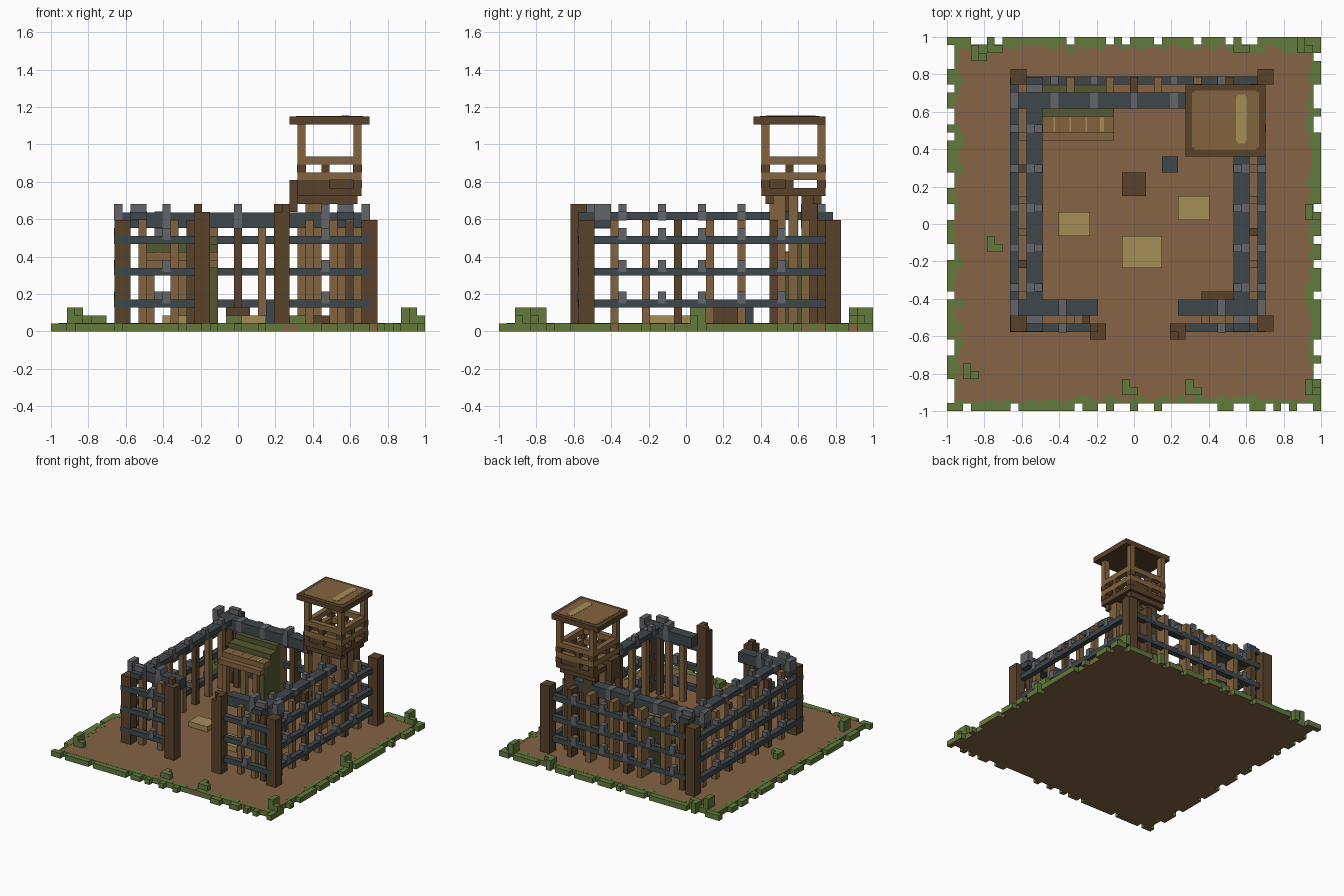
import bpy, bmesh, random

random.seed(7)
if "Cube" in bpy.data.objects:
    bpy.data.objects.remove(bpy.data.objects["Cube"], do_unlink=True)

N = 47                 # cells along the base
C = 2.0 / N            # cell size
E = 0.06               # slight overlap that keeps faces from coinciding


def material(name, hexcode):
    rgb = [int(hexcode[k:k + 2], 16) / 255 for k in (0, 2, 4)]
    lin = [c / 12.92 if c <= 0.04045 else ((c + 0.055) / 1.055) ** 2.4 for c in rgb]
    m = bpy.data.materials.new(name)
    m.use_nodes = True
    m.diffuse_color = (*lin, 1)
    bsdf = next(n for n in m.node_tree.nodes if n.type == 'BSDF_PRINCIPLED')
    bsdf.inputs["Base Color"].default_value = (*lin, 1)
    bsdf.inputs["Roughness"].default_value = 0.9
    return m


EARTH = material("earth_brown", "866345")
GRASS = material("grass_green", "627A3C")
DARK = material("dark_wood", "59422B")
WOOD = material("mid_wood", "84633F")
IRON = material("blue_iron", "3E474B")
STEEL = material("grey_steel", "64656A")
TAN = material("straw_tan", "A58E57")
OLIVE = material("olive_cloth", "555831")


def blocks(name, mat, boxes, under=None):
    """One object made of boxes (x0, x1, y0, y1, z0, z1) measured in cells."""
    bm = bmesh.new()
    for x0, x1, y0, y1, z0, z1 in boxes:
        vs = bmesh.ops.create_cube(bm, size=1)["verts"]
        for v in vs:
            v.co.x = ((x0 + x1) / 2 + v.co.x * (x1 - x0) - N / 2) * C
            v.co.y = ((y0 + y1) / 2 + v.co.y * (y1 - y0) - N / 2) * C
            v.co.z = ((z0 + z1) / 2 + v.co.z * (z1 - z0)) * C
    bm.normal_update()
    me = bpy.data.meshes.new(name)
    me.materials.append(mat)
    if under:
        me.materials.append(under)
        for f in bm.faces:
            f.material_index = int(f.normal.z < -0.5)
    bm.to_mesh(me)
    bm.free()
    ob = bpy.data.objects.new(name, me)
    bpy.context.collection.objects.link(ob)
    return ob


def edge_box(side, t0, t1, d0, d1, z0, z1):
    """Box along a base edge, t along it and d inward from it."""
    if side == 0:
        return (t0, t1, d0, d1, z0, z1)
    if side == 1:
        return (t0, t1, N - d1, N - d0, z0, z1)
    if side == 2:
        return (d0, d1, t0, t1, z0, z1)
    return (N - d1, N - d0, t0, t1, z0, z1)


# Ground slab with a notched grass rim
blocks("ground", EARTH, [(1, N - 1, 1, N - 1, 0, 1)])
rim, fringe = [], []
for side in range(4):
    for t in range(N):
        if t in (0, N - 1) or random.random() < 0.62:
            if side < 2 or 0 < t < N - 1:
                rim.append(edge_box(side, t, t + 1, 0, 1, 0, 1))
        if 0 < t < N - 1:
            deep = 1 + random.choice((0.15, 0.4, 0.6, 1.0))
            low = random.choice((0.03, 0.03, 0.03, 0.03, 0.03, 0.9))
            fringe.append(edge_box(side, t, t + 1, 0.97, deep, low, 1.04))
blocks("grass_rim", GRASS, rim, EARTH)
blocks("grass_fringe", GRASS, fringe)

# Small bushes: a low clump with one taller cell
bushes = [(3, 44, 3), (44, 45, 3), (5, 20, 2), (2, 4, 3), (22, 2, 2), (30, 2, 2),
          (45, 2, 3), (45, 24, 3), (36, 45, 2), (5, 45, 2)]
shrub = []
for x, y, h in bushes:
    shrub += [(x, x + 1, y, y + 2, 1, h), (x + 1, x + 2, y, y + 1, 1, 2)]
blocks("bushes", GRASS, shrub)

# Corner and gate pillars
blocks("corner_pillars", DARK, [(x, x + 2, y, y + 2, 1, 14)
                                for x in (8, 39) for y in (10, 41)])
blocks("gate_pillars", DARK, [(18, 20, 9, 11, 1, 15), (18, 19, 10, 11, 15, 16),
                              (28, 30, 9, 11, 1, 15), (28, 30, 10, 11, 15, 16),
                              (29, 30, 9, 10, 15, 16)])

# Outer iron rails at three heights
rails = []
for z in (3, 7, 11):
    rails += [(8 - E, 18, 10 - E, 11, z, z + 1), (30, 40, 10 - E, 11, z, z + 1),
              (8 - E, 9, 11, 42, z, z + 1), (39, 40, 11, 42, z, z + 1),
              (9, 39, 41, 42 + E, z, z + 1)]
blocks("outer_rails", IRON, rails)

# Top iron beams, two cells wide, crossing beyond each other at the corners
blocks("side_top_beams", IRON, [(10, 12, 10, 42, 14, 15), (36, 38, 10, 33, 14, 15)])
blocks("cross_top_beams", IRON, [(8, 36, 38, 40, 13, 15 - E / 2),
                                 (8, 19, 12, 14, 13, 15 - E / 2),
                                 (29, 40, 12, 14, 13, 15 - E / 2)])

# Steel clamps: knobs on the rails, bands and knobs on the top beams
clamps = []
for y in (15, 20, 25, 30, 35):
    for z in (3, 7, 11):
        for x in (8, 39):
            clamps.append((x - E, x + 1 + E, y, y + 1, z + 0.5, z + 2))
    for x, knob in ((10, 11), (36, 36)):
        if y < 33 or x == 10:
            clamps += [(x - E, x + 2 + E, y, y + 1, 14 - E, 15 + E),
                       (knob, knob + 1, y, y + 1, 15, 16)]
for x in (13, 18, 23, 28, 34):
    clamps += [(x, x + 1, 41 - E, 42 + 2 * E, z + 0.5, z + 2) for z in (3, 7, 11)]
    if x < 34:
        clamps.append((x, x + 1, 38 - E, 40 + E, 13 - E, 16 if x == 23 else 15 + E))
for x in (14, 34):
    clamps += [(x, x + 1, 10 - 2 * E, 11 + E, z + 0.5, z + 2) for z in (3, 7, 11)]
    clamps.append((x, x + 1, 12 - E, 14 + E, 13 - E, 16))
# Caps where the top beams end and cross
for y0, y1 in ((12, 14), (38, 40)):
    clamps.append((8 - E, 9, y0 - E, y1 + E, 14, 16))
clamps.append((39, 40 + E, 12 - E, 14 + E, 14, 16))
clamps += [(x, x + 2, 11, 12, 14 - E, 16) for x in (10, 36)]
clamps.append((10, 12, 40, 41, 14 - E, 16))
blocks("steel_clamps", STEEL, clamps)

# Fence stakes, alternating between two woods
stakes = [(x, x + 1, y, y + 1, 1, 14) for y in (14, 18, 22, 26, 30, 34, 38) for x in (9, 38)]
stakes += [(x, x + 1, 40, 42, 1, 14) for x in (11, 15, 20, 23, 26, 31, 35)]
stakes += [(x, x + 1, 11, 12, 1, 14) for x in (11, 15, 17, 32, 35, 37)]
blocks("light_stakes", WOOD, [s for n, s in enumerate(stakes) if n % 3 < 2])
blocks("dark_stakes", DARK, stakes[2::3])

# Shelter: stepped cloth roof, plank awning, cloth side and wooden legs
blocks("shelter_roof", OLIVE, [(12, 21, 37, 39, 10, 11), (12, 21, 39, 40.9, 11, 12)])
blocks("shelter_side", OLIVE, [(20, 21, 35, 40.9, 1, 9), (20, 21, 37, 40.9, 9, 10),
                               (20, 21, 39, 40.9, 10, 11)])
blocks("shelter_awning", WOOD, [(12, 21, 34, 35, 8, 9), (12, 21, 35, 37, 9, 10)])
blocks("shelter_legs", WOOD, [(x, x + 1, 35, 36, 1, 9) for x in (12, 16)])
blocks("awning_straps", TAN, [(x, x + 0.2, 35.1, 36.9, 10, 10.05) for x in (13.4, 15.4, 17.4)]
       + [(19.2, 19.7, 35.1, 36.9, 10, 10.05)])

# Watchtower: legs, ladder planks, braces, floor
blocks("tower_front_legs", WOOD, [(x, x + 2, 34, 36, 1, 17) for x in (32, 36)])
blocks("tower_back_legs", DARK, [(x, x + 2, 38, 40, 1, 17) for x in (32, 36)])
blocks("tower_side_planks", WOOD, [(x, x + 1, 36.4, 37.6, 1, 17) for x in (33, 36)])
blocks("tower_floor", DARK, [(31, 39, 33, 41, 17, 18), (30, 31, 34, 37, 15, 19),
                             (31, 34, 33.1, 34, 18, 19), (34, 38, 40, 40.9, 18, 19)])
blocks("tower_braces", DARK, [(31, 38.5, y, y + 1, 16, 17) for y in (33.5, 39.5)])

# Watchtower: posts, railings and railing blocks
blocks("tower_posts", WOOD, [(x, x + 1, y, y + 1, 18, 26) for x in (31, 38) for y in (33, 40)])
bars, studs = [], []
for z in (19, 21):
    bars += [(32, 38, y, y + 1, z, z + 1) for y in (33, 40)]
    bars += [(x, x + 1, 34, 40, z, z + 1) for x in (31, 38)]
for z in (18, 20):
    studs += [(34, 35, y, y + 1, z, z + 1) for y in (33, 40)]
    studs += [(x, x + 1, 36, 37, z, z + 1) for x in (31, 38)]
    studs += [(x - E, x + 1 + E, y - E, y + 1 + E, z, z + 1) for x in (31, 38) for y in (33, 40)]
blocks("tower_railings", WOOD, bars)
blocks("tower_railing_studs", DARK, studs)

# Watchtower roof with painted panel and straw streak
blocks("tower_roof", DARK, [(30, 40, 32, 41, 26, 27)])
blocks("tower_roof_panel", WOOD, [(31.1, 38.9, 32.8, 40.3, 27, 27.06),
                                  (30.8, 39.2, 33.1, 40, 27, 27.05)])
blocks("tower_roof_streak", TAN, [(36.5, 37.5, 33.6, 39.8, 27.03, 27.11),
                                  (36.3, 37.7, 33.9, 39.5, 27.03, 27.1)])

# Yard contents
blocks("straw_mats", TAN, [(14, 18, 22, 25, 1, 2), (22, 27, 18, 22, 1, 2),
                           (29, 33, 24, 27, 1, 2)])
blocks("crate", DARK, [(22, 25, 27, 30, 1, 3)])
blocks("iron_chest", IRON, [(27, 29, 30, 32, 1, 4)])
blocks("log_pile", DARK, [(32, 36, 14, 15, 1, 2)])
